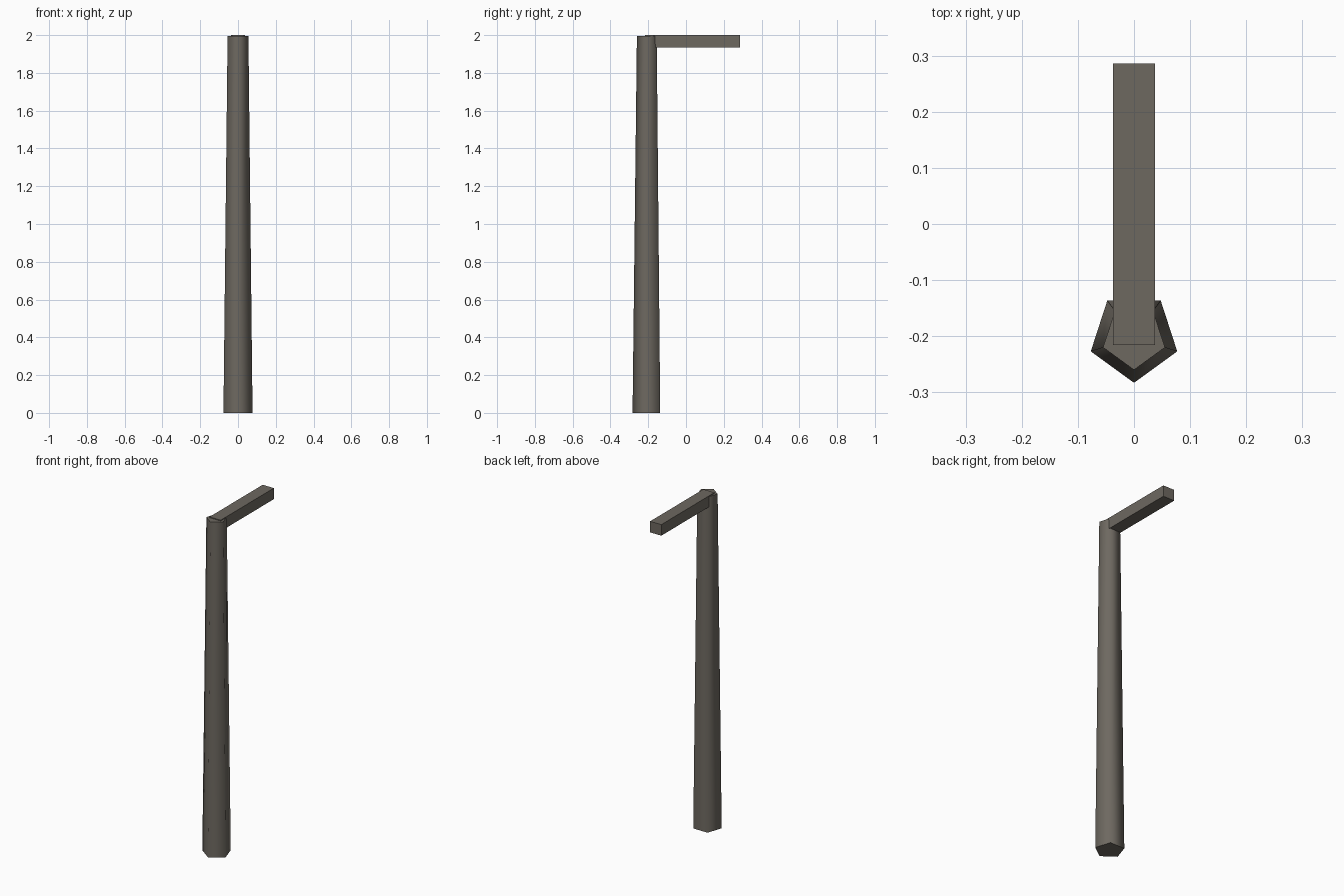
import bpy
import bmesh
import math
from mathutils import Vector

default = bpy.data.objects.get("Cube")
if default:
    bpy.data.objects.remove(default, do_unlink=True)

# One weathered grey-brown colour for everything
wood = bpy.data.materials.new("weathered_grey_brown")
wood.use_nodes = True
colour = (0.155, 0.14, 0.118, 1)
wood.diffuse_color = colour
bsdf = wood.node_tree.nodes["Principled BSDF"]
bsdf.inputs["Base Color"].default_value = colour
bsdf.inputs["Roughness"].default_value = 0.9


def add_object(name, bm):
    bmesh.ops.recalc_face_normals(bm, faces=bm.faces)
    mesh = bpy.data.meshes.new(name)
    bm.to_mesh(mesh)
    bm.free()
    mesh.materials.append(wood)
    obj = bpy.data.objects.new(name, mesh)
    bpy.context.collection.objects.link(obj)
    return obj


# Tapered five-sided post with one corner facing the front
def tapered_post(name, sides, centre_y, sections):
    bm = bmesh.new()
    rings = []
    for radius, z in sections:
        ring = []
        for i in range(sides):
            a = math.tau * i / sides
            ring.append(bm.verts.new((radius * math.sin(a), centre_y - radius * math.cos(a), z)))
        rings.append(ring)
    for low, high in zip(rings, rings[1:]):
        for i in range(sides):
            j = (i + 1) % sides
            bm.faces.new((low[i], low[j], high[j], high[i]))
    bm.faces.new(rings[0])
    bm.faces.new(rings[-1])
    return add_object(name, bm)


# Square-edged beam given by two opposite corners
def beam(name, low, high):
    low, high = Vector(low), Vector(high)
    bm = bmesh.new()
    bmesh.ops.create_cube(bm, size=1)
    bmesh.ops.scale(bm, vec=high - low, verts=bm.verts)
    bmesh.ops.translate(bm, vec=(low + high) / 2, verts=bm.verts)
    return add_object(name, bm)


post = tapered_post("post", 5, -0.202, [(0.081, 0), (0.058, 1.995)])
arm = beam("cross_arm", (-0.037, -0.216, 1.934), (0.037, 0.286, 2.0))

# Soft sides on the post, crisp edges at its ends
bpy.ops.object.select_all(action="DESELECT")
post.select_set(True)
bpy.context.view_layer.objects.active = post
bpy.ops.object.shade_smooth_by_angle(angle=math.radians(80))
